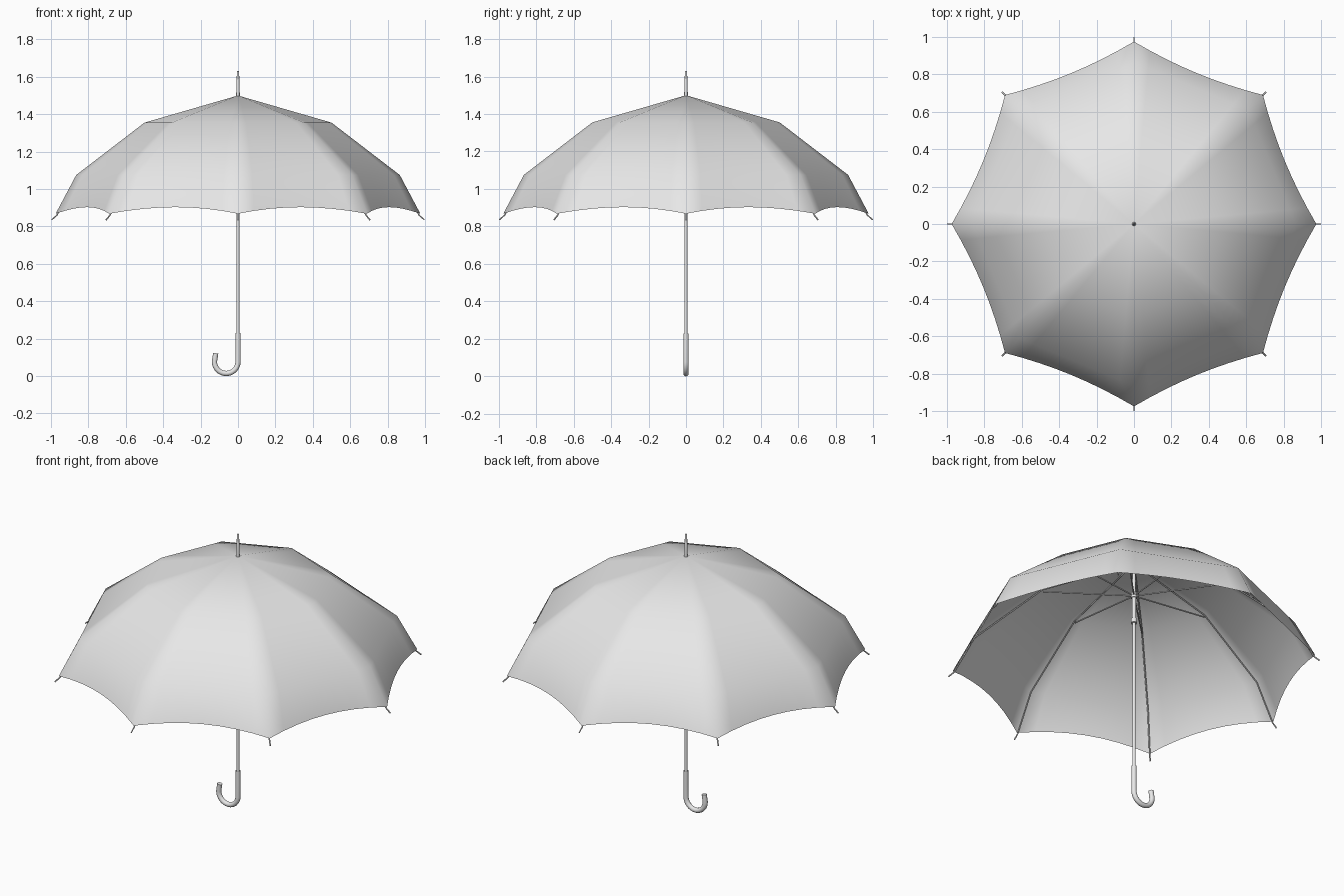
import bpy, bmesh, math
from mathutils import Vector

if "Cube" in bpy.data.objects:
    bpy.data.objects.remove(bpy.data.objects["Cube"], do_unlink=True)

grey = bpy.data.materials.new("light grey")
grey.use_nodes = True
grey.diffuse_color = (0.8, 0.8, 0.8, 1)
grey.node_tree.nodes["Principled BSDF"].inputs["Base Color"].default_value = (0.8, 0.8, 0.8, 1)

PANELS, STEPS = 8, 8
RIB = [(0.5, 1.355), (0.865, 1.075), (0.975, 0.868)]   # radius, height
APEX = 1.5


def finish(name, bm, sharp=180):
    mesh = bpy.data.meshes.new(name)
    bmesh.ops.recalc_face_normals(bm, faces=bm.faces)
    bm.to_mesh(mesh)
    bm.free()
    mesh.materials.append(grey)
    obj = bpy.data.objects.new(name, mesh)
    bpy.context.collection.objects.link(obj)
    bpy.ops.object.select_all(action='DESELECT')
    obj.select_set(True)
    bpy.context.view_layer.objects.active = obj
    bpy.ops.object.shade_smooth_by_angle(angle=math.radians(sharp))
    return obj


def tube(bm, points, radii, sides):
    """Sweep a round section along a path lying in a vertical plane."""
    pts = [Vector(p) for p in points]
    out = max(pts, key=lambda p: p.xy.length).xy
    flat = Vector((out.x, out.y, 0)) if out.length > 1e-4 else Vector((1, 0, 0))
    side = flat.cross(Vector((0, 0, 1))).normalized()
    rings = []
    for i, p in enumerate(pts):
        along = (pts[min(i + 1, len(pts) - 1)] - pts[max(i - 1, 0)]).normalized()
        up = along.cross(side)
        r = radii[i] if isinstance(radii, list) else radii
        rings.append([bm.verts.new(p + r * (side * math.cos(a) + up * math.sin(a)))
                      for a in (math.tau * k / sides for k in range(sides))])
    for a, b in zip(rings, rings[1:]):
        for k in range(sides):
            n = (k + 1) % sides
            bm.faces.new((a[k], a[n], b[n], b[k]))
    bm.faces.new(rings[0])
    bm.faces.new(rings[-1])


def polar(r, z, angle):
    return Vector((r * math.cos(angle), r * math.sin(angle), z))


# Canopy: panels stretched between ribs, with a scalloped rim
bm = bmesh.new()
rows = []
for level, (r, z) in enumerate(RIB):
    row = []
    for p in range(PANELS):
        a, b = (polar(r, z, math.tau * k / PANELS) for k in (p, p + 1))
        for s in range(STEPS):
            u = s / STEPS
            v = a.lerp(b, u)
            if level == len(RIB) - 1:
                w = 4 * u * (1 - u)
                v = Vector((v.x * (1 - 0.03 * w), v.y * (1 - 0.03 * w), z + 0.035 * w))
            row.append(bm.verts.new(v))
    rows.append(row)
top = bm.verts.new((0, 0, APEX))
count = PANELS * STEPS
for k in range(count):
    n = (k + 1) % count
    bm.faces.new((top, rows[0][k], rows[0][n]))
    for a, b in zip(rows, rows[1:]):
        bm.faces.new((a[k], b[k], b[n], a[n]))
canopy = finish("canopy", bm)
if canopy.data.polygons[0].normal.z < 0:
    canopy.data.flip_normals()

# Ribs under the cloth, ending in small tips, and stretchers to the runner
ribs, stretchers = bmesh.new(), bmesh.new()
for p in range(PANELS):
    ang = math.tau * p / PANELS
    path = [(0.01, APEX - 0.02)] + [(r - 0.007, z - 0.008) for r, z in RIB] + [(0.997, 0.835)]
    tube(ribs, [polar(r, z, ang) for r, z in path], 0.004, 6)
    tube(stretchers, [polar(0.012, 1.285, ang), polar(0.49, 1.335, ang)], 0.004, 6)
finish("ribs", ribs, 40)
finish("stretchers", stretchers, 40)

# Shaft and ferrule
bm = bmesh.new()
tube(bm, [(0, 0, 0.2), (0, 0, APEX)], 0.009, 16)
finish("shaft", bm, 40)
bm = bmesh.new()
tube(bm, [(0, 0, z) for z in (1.49, 1.53, 1.625, 1.63)], [0.01, 0.009, 0.006, 0.004], 16)
finish("ferrule", bm, 50)

# Collars on the shaft
for name, low, high in (("runner", 1.27, 1.3), ("lower_collar", 1.115, 1.14)):
    bm = bmesh.new()
    tube(bm, [(0, 0, low), (0, 0, high)], 0.017, 16)
    finish(name, bm, 40)
bm = bmesh.new()
tube(bm, [(0, 0, 1.14), (0, 0, 1.27)], 0.012, 16)
finish("runner_sleeve", bm, 40)

# Hooked handle
bend = 0.063
path = [(0, 0, 0.23), (0, 0, 0.15)]
for k in range(17):
    a = -math.pi * k / 16
    path.append((bend * math.cos(a) - bend, 0, 0.077 + bend * math.sin(a)))
path.append((-0.119, 0, 0.122))
bm = bmesh.new()
tube(bm, path, 0.014, 16)
finish("handle", bm, 40)
